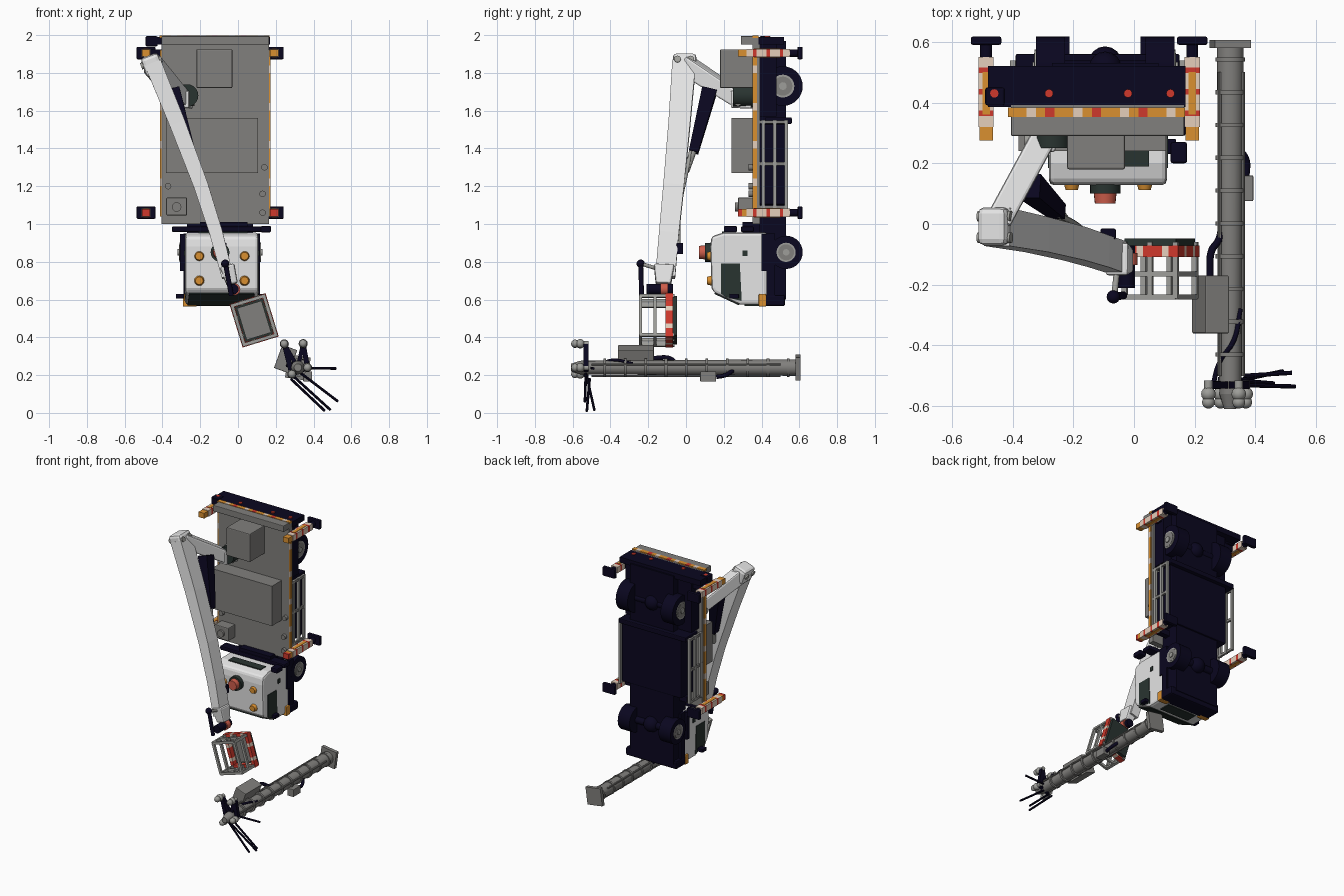
import bpy, bmesh, math
from mathutils import Vector, Matrix

if "Cube" in bpy.data.objects:
    bpy.data.objects.remove(bpy.data.objects["Cube"])

def mat(name, r, g, b):
    m = bpy.data.materials.new(name)
    m.diffuse_color = (r, g, b, 1)
    m.use_nodes = True
    m.node_tree.nodes["Principled BSDF"].inputs["Base Color"].default_value = m.diffuse_color
    return m

WHITE = mat("white paint", .78, .78, .78)
GREY = mat("mid grey", .22, .215, .205)
STEEL = mat("pale steel", .34, .34, .32)
NAVY = mat("navy black", .003, .002, .014)
GLASS = mat("dark glass", .022, .034, .03)
RED = mat("red", .62, .04, .025)
CORAL = mat("coral lamp", .62, .11, .07)
ORANGE = mat("orange", .7, .28, .03)
CREAM = mat("cream", .78, .62, .50)

def finish(name, bm, mats, M=None, bevel=0, smooth=False, rule=None):
    if M is not None:
        bm.transform(M)
    bmesh.ops.recalc_face_normals(bm, faces=bm.faces)
    me = bpy.data.meshes.new(name)
    if rule:
        for f in bm.faces:
            f.material_index = rule(f.calc_center_median())
    bm.to_mesh(me)
    bm.free()
    for m in (mats if isinstance(mats, list) else [mats]):
        me.materials.append(m)
    ob = bpy.data.objects.new(name, me)
    bpy.context.collection.objects.link(ob)
    if bevel:
        b = ob.modifiers.new("bevel", 'BEVEL')
        b.width, b.segments, b.limit_method = bevel, 2, 'ANGLE'
    if smooth:
        for p in me.polygons:
            p.use_smooth = True
        me.set_sharp_from_angle(angle=math.radians(40))
    return ob

def box(name, x0, x1, y0, y1, z0, z1, m, M=None, bevel=0):
    bm = bmesh.new()
    T = Matrix.Translation(((x0+x1)/2, (y0+y1)/2, (z0+z1)/2)) @ Matrix.Diagonal((x1-x0, y1-y0, z1-z0, 1))
    bmesh.ops.create_cube(bm, size=1, matrix=T)
    return finish(name, bm, m, M, bevel)

def striped(name, axis, n, lo, hi, mats, M=None):
    # box cut into n slices, colours cycling along one axis
    bm = bmesh.new()
    lo, hi = Vector(lo), Vector(hi)
    bmesh.ops.create_cube(bm, size=1, matrix=Matrix.Translation((lo+hi)/2) @ Matrix.Diagonal((*(hi-lo), 1)))
    step = (hi[axis]-lo[axis])/n
    for i in range(1, n):
        co = lo.copy(); co[axis] += step*i
        no = Vector((0, 0, 0)); no[axis] = 1
        bmesh.ops.bisect_plane(bm, geom=bm.verts[:]+bm.edges[:]+bm.faces[:], plane_co=co, plane_no=no)
    cols = [int(min(n-1, max(0, (f.calc_center_median()[axis]-lo[axis])//step))) % len(mats) for f in bm.faces]
    it = iter(cols)
    return finish(name, bm, mats, M, rule=lambda c: next(it))

def loft(name, pts, sizes, m, hint=(0, 1, 0), bevel=0):
    # box girder through the points, with a (width, height) at each
    pts, bm, rings = [Vector(p) for p in pts], bmesh.new(), []
    for i, (p, (w, h)) in enumerate(zip(pts, sizes)):
        d = (pts[min(i+1, len(pts)-1)]-pts[max(i-1, 0)]).normalized()
        s = Vector(hint).cross(d).normalized()
        u = d.cross(s)
        rings.append([bm.verts.new(p+s*a*w/2+u*b*h/2) for a, b in ((-1, -1), (1, -1), (1, 1), (-1, 1))])
    for r, t in zip(rings, rings[1:]):
        for k in range(4):
            bm.faces.new((r[k], r[(k+1) % 4], t[(k+1) % 4], t[k]))
    bm.faces.new(rings[0])
    bm.faces.new(rings[-1])
    return finish(name, bm, m, bevel=bevel)

def cyl(name, p, q, r, m, r2=None, n=20, M=None):
    p, q = Vector(p), Vector(q)
    bm = bmesh.new()
    T = Matrix.Translation((p+q)/2) @ (q-p).to_track_quat('Z', 'Y').to_matrix().to_4x4()
    bmesh.ops.create_cone(bm, cap_ends=True, segments=n, radius1=r, radius2=r if r2 is None else r2,
                          depth=(q-p).length, matrix=T)
    return finish(name, bm, m, M, smooth=True)

def ball(name, c, r, m):
    bm = bmesh.new()
    bmesh.ops.create_uvsphere(bm, u_segments=16, v_segments=10, radius=r, matrix=Matrix.Translation(c))
    return finish(name, bm, m, smooth=True)

def hose(name, pts, r, m):
    cu = bpy.data.curves.new(name, 'CURVE')
    cu.dimensions, cu.bevel_depth, cu.bevel_resolution = '3D', r, 2
    s = cu.splines.new('BEZIER')
    s.bezier_points.add(len(pts)-1)
    for b, p in zip(s.bezier_points, pts):
        b.co = p
        b.handle_left_type = b.handle_right_type = 'AUTO'
    cu.materials.append(m)
    bpy.context.collection.objects.link(bpy.data.objects.new(name, cu))

def prism(name, prof, x0, x1, m, bevel=0):
    # (y, z) profile extruded along x
    bm = bmesh.new()
    f = bm.faces.new([bm.verts.new((x0, y, z)) for y, z in prof])
    r = bmesh.ops.extrude_face_region(bm, geom=[f])
    bmesh.ops.translate(bm, vec=(x1-x0, 0, 0), verts=[v for v in r['geom'] if isinstance(v, bmesh.types.BMVert)])
    return finish(name, bm, m, bevel=bevel)

# ---- chassis and wheels (truck stands on its nose, roof toward -y)
CX = -.095
box("chassis", -.27, .08, .39, .53, .60, 1.97, NAVY)
box("rear_chassis_pan", -.38, .15, .39, .48, 1.57, 1.97, NAVY)
box("side_tanks", -.34, .14, .39, .54, 1.1, 1.53, NAVY, bevel=.01)
box("underrun_bar", -.39, .15, .42, .56, 1.53, 1.565, NAVY, bevel=.006)
for z, y, r, o in ((.85, .53, .088, .212), (1.73, .513, .105, .228)):
    cyl("axle", (-.3, y, z), (.11, y, z), .025, NAVY)
    ball("differential", (CX, y, z), .055, NAVY)
    for s in (-1, 1):
        a, b = CX+s*(o-.095), CX+s*o
        cyl("tyre", (a, y, z), (b, y, z), r, NAVY, n=28)
        cyl("wheel_rim", (b-s*.01, y, z), (b+s*.004, y, z), r*.58, STEEL)
        cyl("rim_recess", (b, y, z), (b+s*.006, y, z), r*.48, GREY)
        cyl("wheel_hub", (b, y, z), (b+s*.012, y, z), r*.2, STEEL, n=10)
        box("mudguard", min(a, b), max(a, b), .40, .425, z-r-.01, z+r+.01, NAVY)

# ---- deck
box("deck", -.405, .165, .352, .392, 1.0, 1.99, GREY)
box("tail_sill", -.405, .165, .29, .36, 1.95, 1.995, GREY, bevel=.004)
for x in (-.412, .165):
    striped("side_strip", 2, 22, (x, .352, 1.04), (x+.007, .376, 1.92), [ORANGE]*4+[CREAM])
striped("tail_stripe", 0, 19, (-.415, .352, 1.985), (.168, .383, 1.998), [ORANGE, ORANGE, CREAM, ORANGE, RED])
box("rear_bumper", -.48, .17, .385, .52, 1.95, 1.99, NAVY)
for x in (-.46, -.28, -.02, .12):
    cyl("tail_lamp", (x, .43, 1.98), (x, .43, 1.996), .014, RED, n=12)
box("rear_light_block", -.49, -.425, .39, .45, 1.94, 1.995, NAVY, bevel=.008)
box("tool_chest", -.38, .105, .24, .355, 1.27, 1.56, GREY)
box("rear_cabinet", -.22, -.03, .18, .355, 1.72, 1.925, GREY, bevel=.006)
box("control_box", -.38, -.27, .275, .355, 1.045, 1.14, GREY, bevel=.006)
cyl("control_dial", (-.325, .26, 1.09), (-.325, .28, 1.09), .025, GREY)
for x, z in ((.13, 1.16), (.13, 1.06), (-.37, 1.2), (.14, 1.3)):
    cyl("deck_cap", (x, .33, z), (x, .355, z), .017, GREY, n=12)
for x in (-.4, .158):
    for y in (.41, .47, .53):
        box("side_guard_rail", x-.009, x+.009, y-.009, y+.009, 1.08, 1.55, STEEL)
    for z in (1.09, 1.32, 1.54):
        box("side_guard_post", x-.007, x+.007, .39, .537, z-.009, z+.009, GREY)

# ---- outriggers
for x in (-.487, .192):
    for z, lamp in ((1.06, RED), (1.905, ORANGE)):
        striped("outrigger_leg", 1, 13, (x-.025, .32, z-.022), (x+.025, .55, z+.022), [CREAM, CREAM, RED, CREAM])
        striped("outrigger_tip", 1, 2, (x-.022, .275, z-.019), (x+.022, .32, z+.019), [lamp, ORANGE])
        for s in (-1, 1):
            box("outrigger_reflector", x-.012, x+.012, .36, .50, z+s*.0225-.002, z+s*.0225+.002, ORANGE)
        cyl("outrigger_ram", (x, .55, z), (x, .6, z), .02, NAVY, n=14)
        box("outrigger_foot", x-.05, x+.05, .59, .617, z-.033, z+.033, NAVY, bevel=.006)
box("outrigger_crossbeam", -.47, .19, .42, .46, 1.885, 1.925, NAVY)
box("front_crossbeam", -.33, .19, .42, .46, 1.04, 1.08, NAVY)

# ---- cab
prism("cab_body", [(.43, .955), (.2, .955), (.135, .935), (.128, .88), (.136, .66), (.148, .636),
                   (.285, .573), (.43, .573)], -.28, .108, WHITE, bevel=.016)
loft("windshield", [(CX+.008, .152, .633), (CX+.008, .282, .573)], [(.345, .008), (.36, .008)], GLASS)
for x in (-.284, .104):
    prism("side_window", [(.185, .79), (.185, .63), (.215, .612), (.295, .592), (.285, .79)], x, x+.008, GLASS)
    box("door_handle", x-.002, x+.01, .30, .325, .83, .86, GLASS)
    box("side_step", x-.004, x+.012, .425, .47, .6, .95, NAVY)
box("rear_window", -.21, .05, .19, .25, .953, .96, GLASS)
box("front_bumper", -.29, .12, .40, .525, .565, .625, NAVY, bevel=.012)
box("grille", -.2, .03, .31, .39, .566, .575, GLASS)
for x in (-.255, .085):
    box("headlamp", x-.037, x+.037, .385, .425, .563, .63, ORANGE, bevel=.005)
box("cab_back_rack", -.35, .17, .29, .36, .957, .987, NAVY, bevel=.008)
box("exhaust_stack", .12, .175, .2, .27, .955, .99, NAVY, bevel=.008)
box("air_tank", -.2, .05, .3, .44, .95, 1.01, NAVY)
for s in (-1, 1):
    box("mirror", CX+s*.212-.022, CX+s*.212+.022, .23, .28, .605, .63, NAVY, bevel=.005)
    for z in (.83, .70):
        cyl("roof_lamp", (CX+.01+s*.12, .112, z), (CX+.01+s*.12, .14, z), .02, ORANGE, r2=.028)
cyl("beacon_base", (CX, .10, .85), (CX, .14, .85), .05, GLASS)
cyl("beacon", (CX, .068, .85), (CX, .105, .85), .034, CORAL, r2=.038)

# ---- boom
E = Vector((-.455, -.005, 1.845))
cyl("turret", (-.27, .25, 1.68), (-.27, .36, 1.68), .06, GLASS)
loft("turret_bracket", [(-.29, .35, 1.66), (-.3, .24, 1.66)], [(.1, .1), (.08, .09)], WHITE, (0, 0, 1), .008)
loft("lower_boom", [(-.295, .29, 1.655), E], [(.085, .085), (.085, .10)], WHITE, (0, 0, 1), .01)
R = Matrix.Translation(E) @ Matrix.Rotation(math.radians(-20), 4, 'Y')
box("elbow", -.05, .05, -.065, .06, -.06, .05, WHITE, R, bevel=.02)
for y in (-.04, .03):
    cyl("elbow_pin", (-.058, y, .01), (.058, y, .01), .018, STEEL, n=14, M=R)
cyl("base_pin", (-.36, .275, 1.645), (-.23, .275, 1.645), .02, STEEL, n=14)
loft("upper_boom", [(-.45, -.01, 1.85), (-.32, -.035, 1.53), (-.195, -.065, 1.2), (-.115, -.09, .95), (-.055, -.11, .72)],
     [(.09, .125), (.085, .115), (.077, .11), (.07, .105), (.062, .105)], WHITE)
loft("lift_ram", [(-.345, .125, 1.71), (-.25, .04, 1.38)], [(.075, .08), (.05, .05)], NAVY)
cyl("lift_ram_rod", (-.25, .04, 1.39), (-.22, 0, 1.28), .018, STEEL)
hose("boom_hose", [(-.25, .03, 1.42), (-.2, .005, 1.28), (-.15, -.03, 1.1), (-.09, -.04, .85)], .009, STEEL)
box("boom_valve", -.11, -.06, -.05, -.015, .84, .9, NAVY, bevel=.005)

# ---- bucket mount
loft("boom_tip", [(-.058, -.115, .78), (-.03, -.12, .68)], [(.08, .11), (.06, .08)], WHITE, bevel=.01)
cyl("bucket_pivot", (-.025, -.21, .655), (-.025, -.07, .655), .028, NAVY)
cyl("pivot_light", (-.02, -.135, .655), (-.02, -.095, .655), .032, CORAL)
cyl("level_ram", (-.068, -.24, .8), (-.035, -.235, .62), .013, NAVY)
ball("level_ram_joint", (-.068, -.24, .79), .022, NAVY)
cyl("level_link", (-.065, -.24, .79), (-.055, -.14, .76), .01, STEEL)

# ---- bucket, built square then turned about y
B = Matrix.Translation((.085, 0, .49)) @ Matrix.Rotation(math.radians(-17), 4, 'Y')
U, V = .088, .108
box("bucket_floor", -U, U, -.07, -.047, -V, V, GLASS, B)
box("bucket_floor_mat", -U+.02, U-.02, -.08, -.07, -V+.02, V-.02, GREY, B)
for s in (-1, 1):
    striped("bucket_kick_side", 2, 10, (s*U-.012, -.108, -V-.012), (s*U+.012, -.07, V+.012), [RED, RED, CREAM, RED], B)
    striped("bucket_kick_end", 0, 8, (-U, -.108, s*V-.012), (U, -.07, s*V+.012), [RED, RED, CREAM, RED], B)
    for y in (-.24, -.165):
        box("bucket_rail_side", s*U-.009, s*U+.009, y-.008, y+.008, -V, V, STEEL, B)
        box("bucket_rail_end", -U, U, y-.008, y+.008, s*V-.009, s*V+.009, STEEL, B)
    for t in (-1, 1):
        box("bucket_post", s*U-.009, s*U+.009, -.245, -.06, t*V-.009, t*V+.009, STEEL, B)
    box("bucket_post_mid", -.008, .008, -.245, -.06, s*V-.008, s*V+.008, STEEL, B)

# ---- utility pole lying along y
PX, PZ = .317, .24
cyl("pole", (PX, -.56, PZ), (PX, .6, PZ), .036, GREY, r2=.044, n=16)
F = Matrix.Translation((PX, 0, PZ)) @ Matrix.Rotation(math.radians(8), 4, 'Y')
box("pole_base", -.06, .06, .58, .606, -.062, .062, GREY, F)
for i in range(10):
    y = -.43+i*.108
    cyl("pole_band", (PX, y-.007, PZ), (PX, y+.007, PZ), .049, GREY, n=16)
for a in (20, 140, 260):
    c, s = .046*math.cos(math.radians(a)), .046*math.sin(math.radians(a))
    cyl("pole_conduit", (PX+c, -.5, PZ+s), (PX+c, .5, PZ+s), .006, GREY, n=8)
T = Matrix.Translation((.252, 0, .285)) @ Matrix.Rotation(math.radians(20), 4, 'Y')
box("transformer", -.042, .042, -.36, -.17, -.065, .065, GREY, T, bevel=.004)
box("meter_box", .345, .393, .075, .16, .165, .22, GREY, bevel=.004)
hose("transformer_cable", [(.25, -.17, .29), (.255, -.09, .29), (.28, -.05, .265), (.29, .0, .25)], .012, NAVY)
hose("meter_cable", [(.37, .16, .19), (.37, .21, .2), (.345, .25, .225)], .011, NAVY)
hose("top_cable", [(.26, -.53, .25), (.28, -.46, .26), (.33, -.38, .28), (.35, -.28, .26)], .008, NAVY)

# ---- pole head: bar frame, insulators and line rods
C = [(.245, .365), (.345, .367), (.368, .24), (.285, .205)]
for i, (x, z) in enumerate(C):
    x2, z2 = C[(i+1) % 4]
    if i:
        loft("head_bar", [(x, -.53, z), (x2, -.53, z2)], [(.026, .026)]*2, NAVY)
    loft("head_spoke", [(PX, -.53, PZ), (x, -.53, z)], [(.022, .022)]*2, NAVY)
    cyl("insulator_stem", (x, -.515, z), (x, -.6, z), .014, STEEL, n=12)
    for y, r in ((-.56, .024), (-.587, .021)):
        ball("insulator", (x, y, z), r, STEEL)
cyl("pole_cap", (PX, -.61, PZ), (PX, -.56, PZ), .02, GREY, r2=.036)
for p, q in (((.27, -.53, .215), (.49, -.485, .015)), ((.32, -.53, .22), (.53, -.535, .06)),
             ((.36, -.5, .237), (.52, -.49, .235)), ((.28, -.51, .18), (.46, -.525, .01))):
    cyl("line_rod", p, q, .007, NAVY, n=8)
